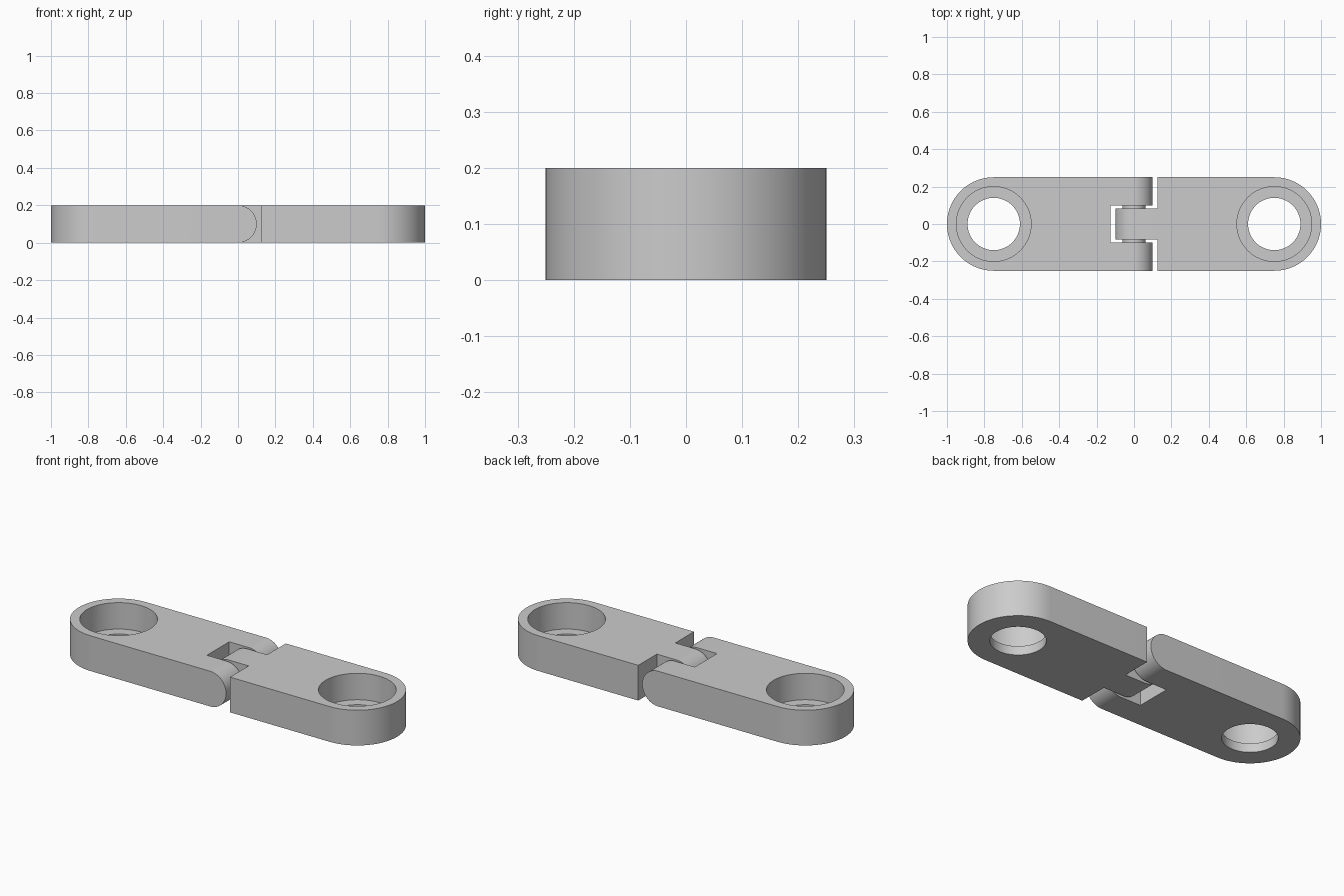
import bpy, bmesh
from math import sin, cos, pi, radians

HEIGHT = 0.2
KNUCKLE = HEIGHT / 2      # hinge knuckle radius
HALF_WIDTH = 0.25
EYE_X = 0.75              # distance of each bored eye from the hinge axis

cube = bpy.data.objects.get("Cube")
if cube:
    bpy.data.objects.remove(cube, do_unlink=True)

grey = bpy.data.materials.new("plain_grey")
grey.use_nodes = True
grey.diffuse_color = (0.6, 0.6, 0.6, 1)
grey.node_tree.nodes["Principled BSDF"].inputs["Base Color"].default_value = (0.6, 0.6, 0.6, 1)


def arc(cx, cy, r, start, end, steps):
    angles = [start + (end - start) * i / steps for i in range(steps + 1)]
    return [(cx + r * cos(a), cy + r * sin(a)) for a in angles]


def prism(name, points, axis, low, high):
    """Extrude a flat outline along y or z."""
    place = (lambda u, v, t: (u, v, t)) if axis == "z" else (lambda u, v, t: (u, t, v))
    bm = bmesh.new()
    a = [bm.verts.new(place(u, v, low)) for u, v in points]
    b = [bm.verts.new(place(u, v, high)) for u, v in points]
    bm.faces.new(a)
    bm.faces.new(b)
    for i in range(len(a)):
        j = (i + 1) % len(a)
        bm.faces.new((a[i], a[j], b[j], b[i]))
    bmesh.ops.recalc_face_normals(bm, faces=bm.faces)
    mesh = bpy.data.meshes.new(name)
    bm.to_mesh(mesh)
    bm.free()
    mesh.materials.append(grey)
    obj = bpy.data.objects.new(name, mesh)
    bpy.context.collection.objects.link(obj)
    return obj


def carve(obj, tool, operation):
    """Apply a boolean and discard the tool."""
    mod = obj.modifiers.new("carve", "BOOLEAN")
    mod.operation, mod.solver, mod.object = operation, "EXACT", tool
    bpy.context.view_layer.objects.active = obj
    bpy.ops.object.modifier_apply(modifier=mod.name)
    bpy.data.objects.remove(tool, do_unlink=True)


def smooth(obj):
    bpy.ops.object.select_all(action="DESELECT")
    obj.select_set(True)
    bpy.context.view_layer.objects.active = obj
    bpy.ops.object.shade_smooth_by_angle(angle=radians(30))


def disc(x, y, r):
    return arc(x, y, r, 0, 2 * pi, 64)[:-1]


def link(name, side, hinge_edge):
    """One half of the hinge: rounded eye end, knuckled hinge end."""
    outline = arc(EYE_X, 0, HALF_WIDTH, -pi / 2, pi / 2, 48)
    outline += hinge_edge + [(x, -y) for x, y in reversed(hinge_edge)]
    outline = [(side * x, y) for x, y in outline]
    body = prism(name, outline, "z", -0.1, 0.3)

    # Slab with a half-round nose trims the hinge end
    nose = arc(0, KNUCKLE, KNUCKLE, pi / 2, 3 * pi / 2, 32) + [(1.2, 0), (1.2, HEIGHT)]
    slab = prism("slab", [(side * x, z) for x, z in nose], "y", -0.4, 0.4)
    carve(body, slab, "INTERSECT")

    # Through hole and counterbore
    eye = side * EYE_X
    carve(body, prism("hole", disc(eye, 0, 0.14), "z", -0.1, 0.3), "DIFFERENCE")
    carve(body, prism("counterbore", disc(eye, 0, 0.2), "z", 0.05, 0.3), "DIFFERENCE")
    smooth(body)


# Forked half and tongued half
link("forked_link", -1, [(-0.2, HALF_WIDTH), (-0.2, 0.1), (0.125, 0.1)])
link("tongue_link", 1, [(0.125, HALF_WIDTH), (0.125, 0.083), (-0.2, 0.083)])

# Pin across the gaps between tongue and fork
smooth(prism("hinge_pin", disc(0, KNUCKLE, 0.062), "y", -0.15, 0.15))
